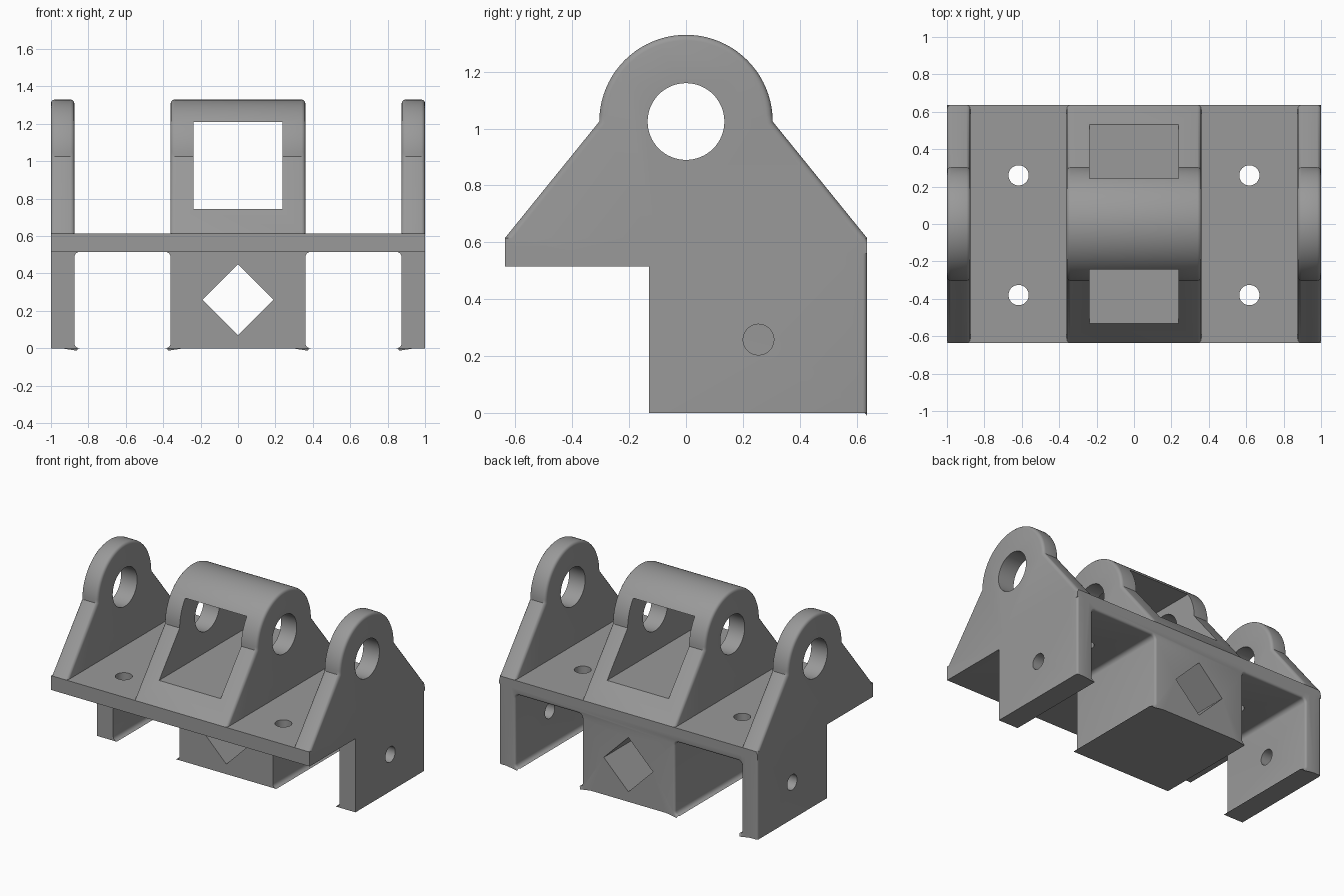
import bpy, bmesh, math
from mathutils import Matrix

if "Cube" in bpy.data.objects:
    bpy.data.objects.remove(bpy.data.objects["Cube"])

HALF_Y, DECK_LO, DECK_HI = 0.637, 0.515, 0.615
EYE_Z, EYE_R = 1.025, 0.305

grey = bpy.data.materials.new("plain grey")
grey.diffuse_color = (0.32, 0.32, 0.32, 1)
grey.use_nodes = True
grey.node_tree.nodes["Principled BSDF"].inputs["Base Color"].default_value = grey.diffuse_color


def finish(bm, name):
    bmesh.ops.recalc_face_normals(bm, faces=bm.faces)
    me = bpy.data.meshes.new(name)
    bm.to_mesh(me)
    bm.free()
    ob = bpy.data.objects.new(name, me)
    bpy.context.collection.objects.link(ob)
    me.materials.append(grey)
    return ob


def extrude(name, pts, to3d, a, b, rounded=None, radius=0.02):
    """Prism of a 2D outline from depth a to b, rounding edges picked by a rule."""
    bm = bmesh.new()
    f = bm.faces.new([bm.verts.new(to3d(p, a)) for p in pts])
    res = bmesh.ops.extrude_face_region(bm, geom=[f])
    offset = to3d((0, 0), b - a)
    bmesh.ops.translate(bm, vec=offset, verts=[v for v in res["geom"] if isinstance(v, bmesh.types.BMVert)])
    bmesh.ops.recalc_face_normals(bm, faces=bm.faces)
    if rounded:
        edges = [e for e in bm.edges if rounded(e.verts[0].co, e.verts[1].co)]
        bmesh.ops.bevel(bm, geom=edges, offset=radius, segments=3, profile=0.5, affect='EDGES')
    return finish(bm, name)


def box(name, x0, x1, y0, y1, z0, z1):
    pts = [(x0, z0), (x1, z0), (x1, z1), (x0, z1)]
    return extrude(name, pts, along_y, y0, y1)


def cylinder(name, centre, radius, depth, axis, sides=48):
    bm = bmesh.new()
    rot = Matrix.Rotation(math.pi / 2, 4, 'Y') if axis == 'X' else Matrix()
    bmesh.ops.create_cone(bm, cap_ends=True, segments=sides, radius1=radius, radius2=radius,
                          depth=depth, matrix=Matrix.Translation(centre) @ rot)
    return finish(bm, name)


def along_x(p, d):
    return (d, p[0], p[1])


def along_y(p, d):
    return (p[0], d, p[1])


def combine(target, other, op):
    mod = target.modifiers.new(op, 'BOOLEAN')
    mod.operation, mod.solver, mod.object = op, 'EXACT', other
    bpy.context.view_layer.objects.active = target
    bpy.ops.object.modifier_apply(modifier=mod.name)
    bpy.data.objects.remove(other)


def arc(cx, cz, r, start, end, n):
    return [(cx + r * math.cos(math.radians(start + (end - start) * i / n)),
             cz + r * math.sin(math.radians(start + (end - start) * i / n))) for i in range(n + 1)]


# lower body: three legs under the deck, with round-cornered channels between
def channel(x0, x1, r=0.028):
    return (arc(x0 + r, r, r, 270, 180, 5) + arc(x0 + r, DECK_LO - r, r, 180, 90, 5)
            + arc(x1 - r, DECK_LO - r, r, 90, 0, 5) + arc(x1 - r, r, r, 0, -90, 5))


outline = ([(-1, 0)] + channel(-0.875, -0.36) + channel(0.36, 0.875)
           + [(1, 0), (1, DECK_HI), (-1, DECK_HI)])


def back_rim(a, b):
    at_back = a.y > HALF_Y - 0.001 and b.y > HALF_Y - 0.001
    flat_top = min(a.z, b.z) > DECK_HI - 0.001
    flat_foot = max(a.z, b.z) < 0.001
    return at_back and not flat_top and not flat_foot


bracket = extrude("bracket", outline, along_y, -0.13, HALF_Y, back_rim, 0.015)

# front half of the deck
combine(bracket, box("deck", -1, 1, -HALF_Y, -0.1, DECK_LO, DECK_HI), 'UNION')

# three upright lugs with round eyes
lug = ([(-HALF_Y, 0.56), (HALF_Y, 0.56), (HALF_Y, DECK_HI)]
       + arc(0, EYE_Z, EYE_R, 0, 180, 40) + [(-HALF_Y, DECK_HI)])


def lug_rim(a, b):
    same_side = abs(a.x - b.x) < 0.001
    return same_side and max(a.z, b.z) > DECK_HI + 0.001


for x0, x1 in ((-1, -0.875), (-0.36, 0.36), (0.875, 1)):
    combine(bracket, extrude("lug", lug, along_x, x0, x1, lug_rim), 'UNION')

# window through the middle lug
combine(bracket, box("window", -0.238, 0.238, -1, 1, 0.745, 1.21), 'DIFFERENCE')

# pin bore through all the eyes
combine(bracket, cylinder("pin_bore", (0, 0, EYE_Z), 0.135, 3, 'X', 64), 'DIFFERENCE')

# square hole on its corner through the middle leg
diamond = [(0, 0.07), (0.19, 0.26), (0, 0.45), (-0.19, 0.26)]
combine(bracket, extrude("diamond_hole", diamond, along_y, -1, 1), 'DIFFERENCE')

# small holes in the outer legs and the deck
for s in (-1, 1):
    combine(bracket, cylinder("side_hole", (s * 0.94, 0.255, 0.258), 0.054, 0.3, 'X'), 'DIFFERENCE')
    for y in (-0.38, 0.26):
        combine(bracket, cylinder("deck_hole", (s * 0.617, y, 0.56), 0.054, 0.3, 'Z'), 'DIFFERENCE')

bpy.ops.object.select_all(action='DESELECT')
bracket.select_set(True)
bpy.context.view_layer.objects.active = bracket
bpy.ops.object.shade_smooth_by_angle(angle=math.radians(32))
